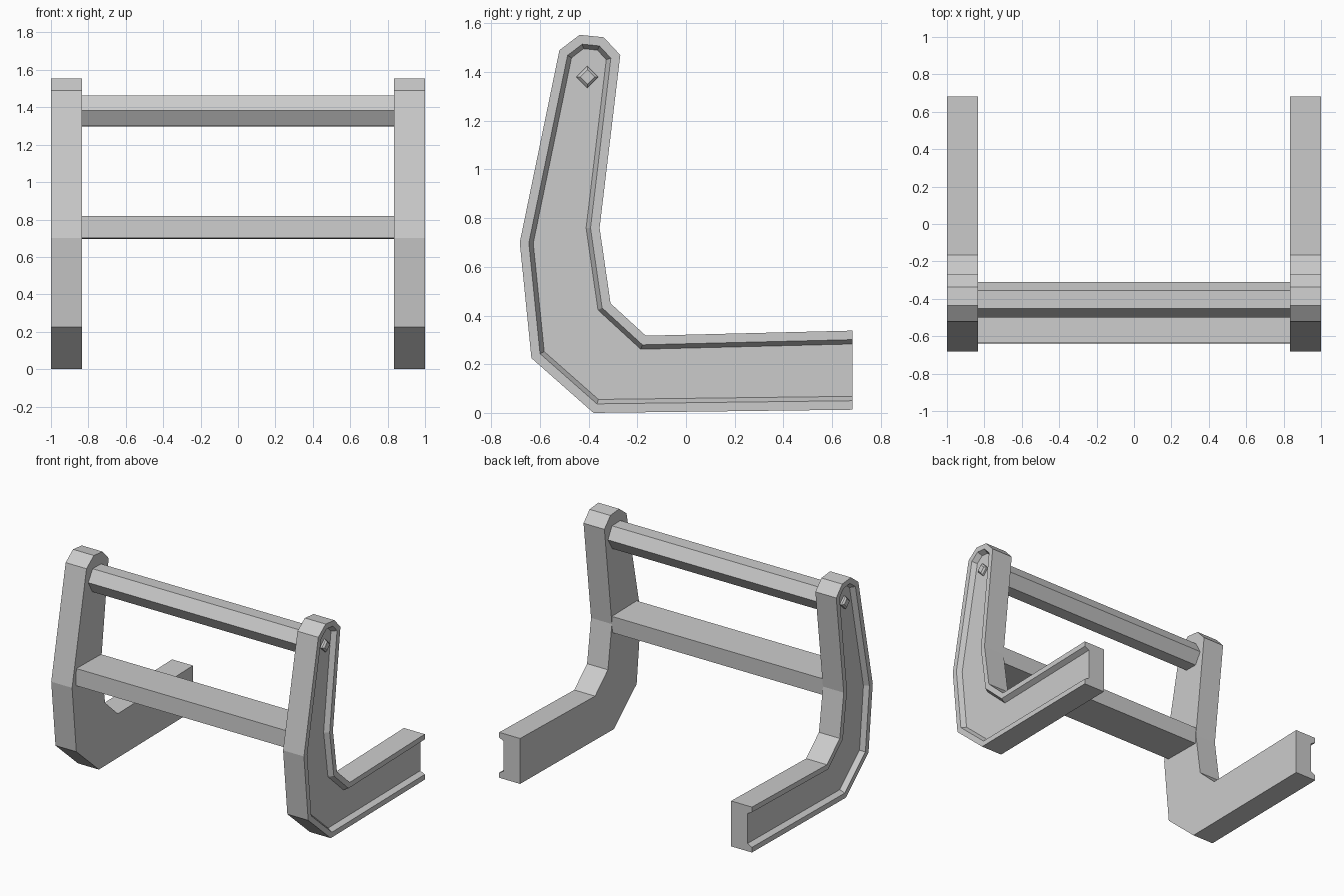
import bpy, bmesh, math
from mathutils import Vector

cube = bpy.data.objects.get("Cube")
if cube:
    bpy.data.objects.remove(cube)

grey = bpy.data.materials.new("plain grey")
grey.use_nodes = True
colour = (0.6, 0.6, 0.6, 1)
grey.diffuse_color = colour
grey.node_tree.nodes["Principled BSDF"].inputs["Base Color"].default_value = colour

INNER, OUTER, FLOOR = 0.835, 1.0, 0.965
# Side outline of a frame, as (y, z), from the open end round and back
OUTLINE = [Vector(p) for p in (
    (0.683, 0.013), (-0.38, 0.0), (-0.635, 0.225), (-0.683, 0.70),
    (-0.52, 1.49), (-0.437, 1.553), (-0.338, 1.543), (-0.27, 1.47),
    (-0.355, 0.76), (-0.31, 0.45), (-0.165, 0.317), (0.683, 0.338))]


def add_object(name, bm):
    bmesh.ops.recalc_face_normals(bm, faces=bm.faces[:])
    mesh = bpy.data.meshes.new(name)
    bm.to_mesh(mesh)
    bm.free()
    mesh.materials.append(grey)
    obj = bpy.data.objects.new(name, mesh)
    bpy.context.collection.objects.link(obj)
    return obj


def inset(points, width):
    """Move an open outline inwards, keeping its ends on the end plane."""
    normals = []
    for a, b in zip(points, points[1:]):
        d = (b - a).normalized()
        normals.append(Vector((d.y, -d.x)))
    result = [points[0] + Vector((0, width / normals[0].y))]
    for p, m, n in zip(points[1:], normals, normals[1:]):
        result.append(p + (m + n) * width / (1 + m.dot(n)))
    result.append(points[-1] + Vector((0, width / normals[-1].y)))
    return result


def side_frame(name, side):
    """Bent beam with a raised rim around its outer face."""
    bm = bmesh.new()
    layers = [(OUTLINE, INNER), (OUTLINE, OUTER),
              (inset(OUTLINE, 0.037), OUTER), (inset(OUTLINE, 0.055), FLOOR)]
    rings = [[bm.verts.new((side * x, p.x, p.y)) for p in pts] for pts, x in layers]
    for r, s in zip(rings, rings[1:]):
        for i in range(len(r) - 1):
            bm.faces.new((r[i], r[i + 1], s[i + 1], s[i]))
    bm.faces.new(rings[0])
    bm.faces.new(rings[-1])
    bm.faces.new([r[0] for r in rings] + [r[-1] for r in reversed(rings)])
    return add_object(name, bm)


def prism(name, sections):
    """Solid along x through (x, outline) sections."""
    bm = bmesh.new()
    rings = [[bm.verts.new((x, y, z)) for y, z in pts] for x, pts in sections]
    for r, s in zip(rings, rings[1:]):
        for i in range(len(r)):
            j = (i + 1) % len(r)
            bm.faces.new((r[i], r[j], s[j], s[i]))
    bm.faces.new(rings[0])
    bm.faces.new(rings[-1])
    return add_object(name, bm)


def polygon(y, z, radius, count, turn=0.0):
    angles = [math.tau * i / count + turn for i in range(count)]
    return [(y + radius * math.cos(a), z + radius * math.sin(a)) for a in angles]


# Side frames with a small chamfered peg near the top
for label, side in (("left", 1), ("right", -1)):
    side_frame(label + "_side_frame", side)
    wide, narrow = (polygon(-0.405, 1.38, r, 4) for r in (0.045, 0.03))
    prism(label + "_peg", [(side * 0.95, wide), (side * 0.978, wide), (side * 0.99, narrow)])

# Cross bars
hexagon = polygon(-0.405, 1.381, 0.095, 6, math.radians(-1))
prism("upper_bar", [(-INNER, hexagon), (INNER, hexagon)])
plank = [(-0.64, 0.70), (-0.36, 0.697), (-0.355, 0.815), (-0.635, 0.82)]
prism("lower_bar", [(-INNER, plank), (INNER, plank)])
